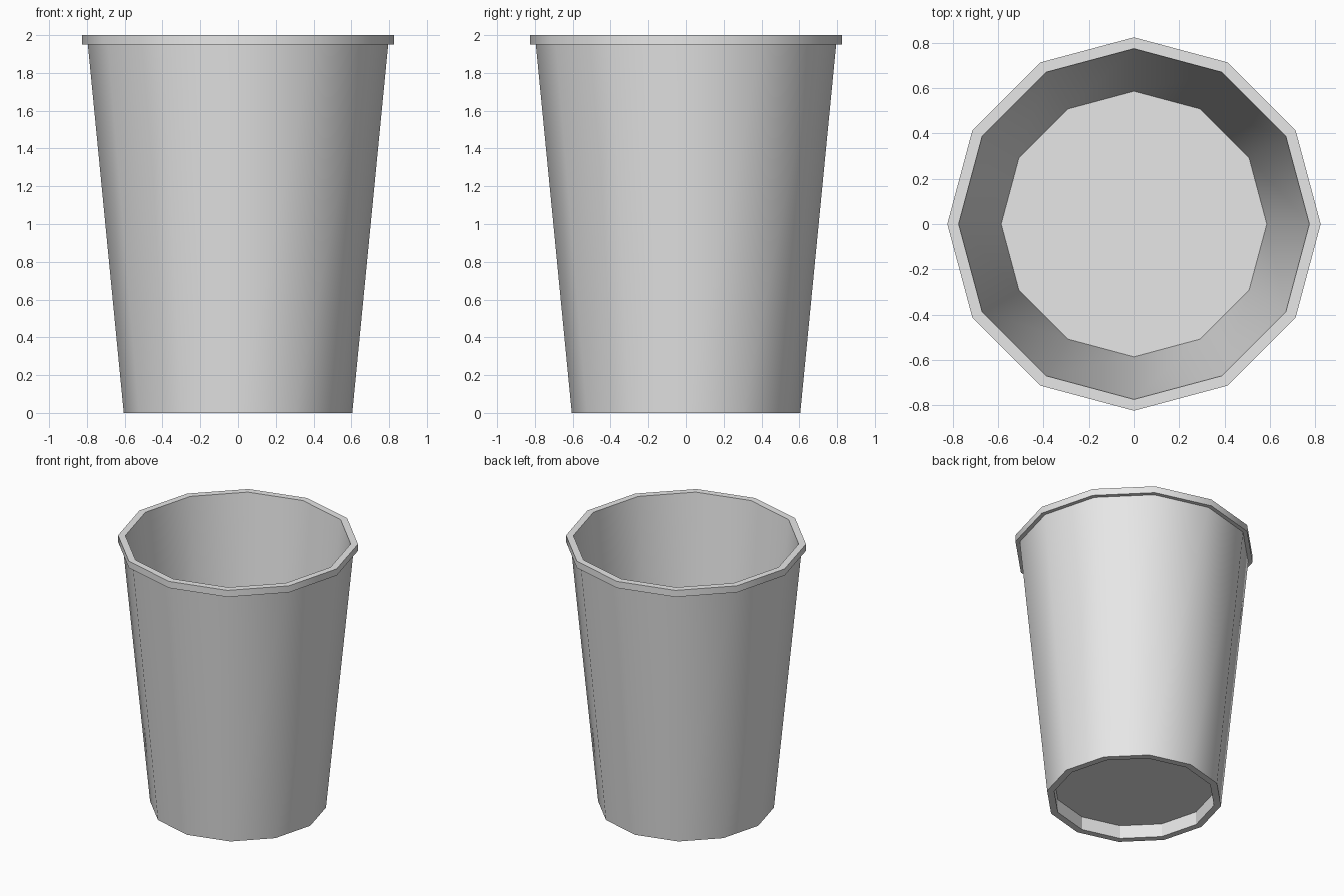
import bpy, bmesh, math

cube = bpy.data.objects.get("Cube")
if cube:
    bpy.data.objects.remove(cube, do_unlink=True)

SIDES = 12
SHARP = math.radians(40)

# Single grey plastic
grey = bpy.data.materials.new("light_grey")
grey.use_nodes = True
colour = (0.8, 0.8, 0.8, 1)
grey.diffuse_color = colour
grey.node_tree.nodes["Principled BSDF"].inputs["Base Color"].default_value = colour


def lathe(name, profile, flat_bands=()):
    """Revolve (radius, z) points, listed so that faces point outward."""
    bm = bmesh.new()
    rings = []
    for r, z in profile:
        if r == 0:
            rings.append([bm.verts.new((0, 0, z))])
        else:
            angles = [math.tau * i / SIDES for i in range(SIDES)]
            rings.append([bm.verts.new((r * math.cos(a), r * math.sin(a), z)) for a in angles])
    for band, (low, high) in enumerate(zip(rings, rings[1:])):
        # A centre point closes the neighbouring ring with one polygon
        if len(low) == 1:
            faces = [bm.faces.new(high[::-1])]
        elif len(high) == 1:
            faces = [bm.faces.new(low)]
        else:
            faces = [bm.faces.new((low[i], low[(i + 1) % SIDES],
                                   high[(i + 1) % SIDES], high[i])) for i in range(SIDES)]
        for f in faces:
            f.smooth = band not in flat_bands
    loose = [v for v in bm.verts if not v.link_faces]
    loose += [r[0] for r in rings if len(r) == 1 and r[0] not in loose]
    bmesh.ops.delete(bm, geom=loose, context='VERTS')
    bm.normal_update()
    for e in bm.edges:
        if len(e.link_faces) == 2 and e.calc_face_angle() > SHARP:
            e.smooth = False
    mesh = bpy.data.meshes.new(name)
    bm.to_mesh(mesh)
    bm.free()
    mesh.materials.append(grey)
    obj = bpy.data.objects.new(name, mesh)
    bpy.context.collection.objects.link(obj)
    return obj


base_r, wall_top_r, rim_r, mouth_r, floor_r, foot_r = 0.605, 0.795, 0.825, 0.775, 0.587, 0.556
rim_z, top_z, recess_z, floor_z = 1.95, 2.0, 0.10, 0.12

# Tapered outside wall with the recessed, faceted foot underneath
lathe("outer_wall", [(0, recess_z), (foot_r, recess_z), (foot_r, 0),
                     (base_r, 0), (wall_top_r, rim_z)], flat_bands=(0, 1, 2))

# Projecting lip around the mouth
lathe("rim", [(wall_top_r, rim_z), (rim_r, rim_z), (rim_r, top_z), (mouth_r, top_z)],
      flat_bands=(0, 2))

# Tapered inside wall and floor
lathe("inner_wall", [(mouth_r, top_z), (floor_r, floor_z), (0, floor_z)], flat_bands=(1,))
